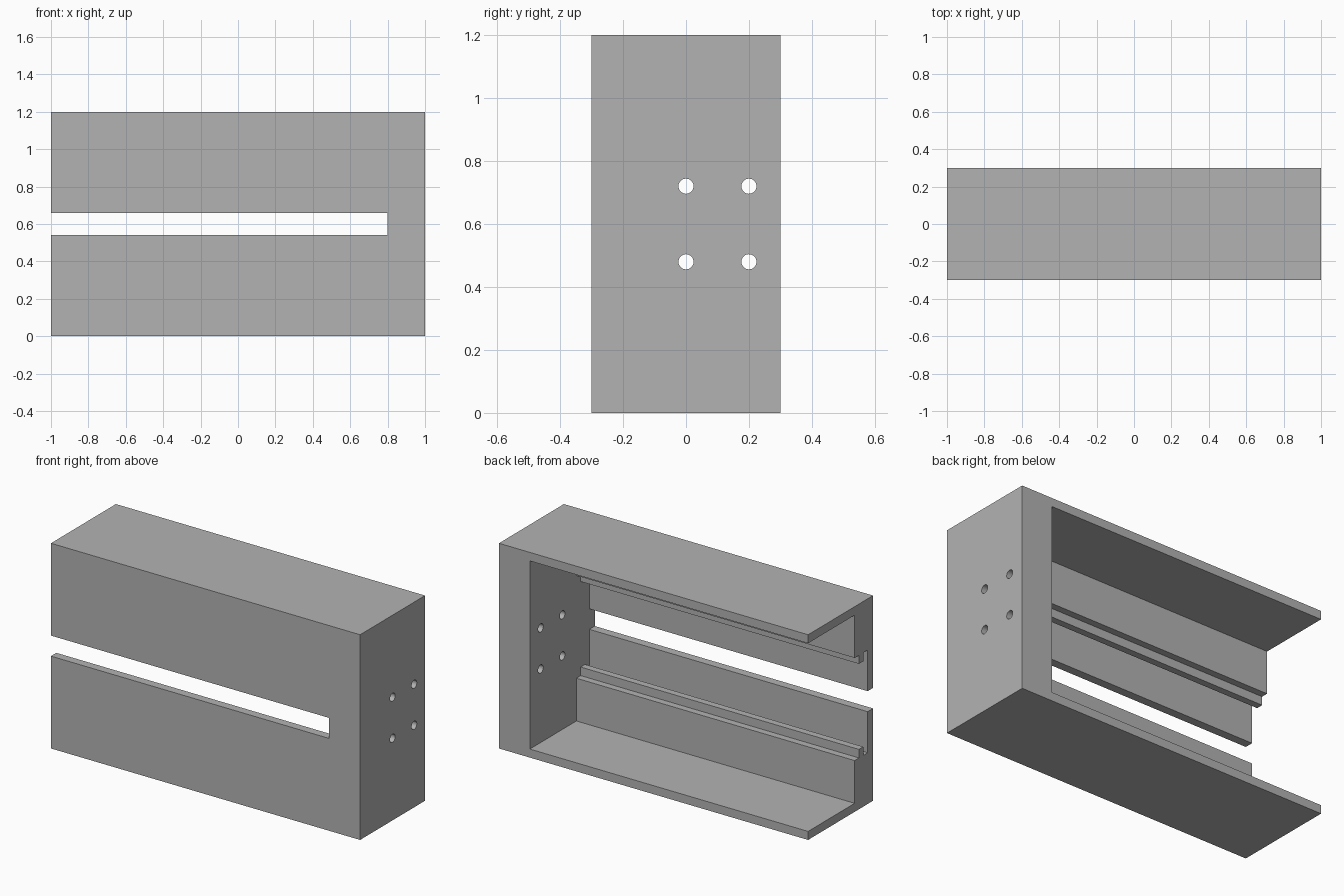
import bpy, bmesh, math
from mathutils import Matrix, Vector

default = bpy.data.objects.get("Cube")
if default:
    bpy.data.objects.remove(default, do_unlink=True)

LENGTH, DEPTH, HEIGHT = 2.0, 0.6, 1.2
END_THICKNESS = 0.2

grey = bpy.data.materials.new("plain grey")
grey.use_nodes = True
colour = (0.45, 0.45, 0.45, 1)
grey.diffuse_color = colour
grey.node_tree.nodes["Principled BSDF"].inputs["Base Color"].default_value = colour


def make_object(name, bm):
    bmesh.ops.recalc_face_normals(bm, faces=bm.faces)
    mesh = bpy.data.meshes.new(name)
    bm.to_mesh(mesh)
    bm.free()
    mesh.materials.append(grey)
    obj = bpy.data.objects.new(name, mesh)
    bpy.context.collection.objects.link(obj)
    return obj


def cut(target, cutter):
    """Subtract the cutter, then discard it."""
    cutter.hide_render = True
    mod = target.modifiers.new("cut", 'BOOLEAN')
    mod.operation = 'DIFFERENCE'
    mod.solver = 'EXACT'
    mod.object = cutter
    bpy.ops.object.select_all(action='DESELECT')
    bpy.context.view_layer.objects.active = target
    target.select_set(True)
    bpy.ops.object.modifier_apply(modifier=mod.name)
    bpy.data.objects.remove(cutter, do_unlink=True)


# Solid block
bm = bmesh.new()
bmesh.ops.create_cube(bm, size=1)
bmesh.ops.transform(bm, verts=bm.verts, matrix=Matrix.Translation((0, 0, HEIGHT / 2))
                    @ Matrix.Diagonal((LENGTH, DEPTH, HEIGHT, 1)))
housing = make_object("rail_housing", bm)

# Upper half of the hollow: front slot, grooved rail lip, thick wall, open back
upper = [(-0.4, 0.66), (-0.25, 0.66), (-0.25, 0.9), (-0.21, 0.9), (-0.21, 0.85),
         (-0.17, 0.85), (-0.17, 0.9), (-0.13, 0.9), (-0.13, 1.15), (0.4, 1.15)]
lower = [(y, HEIGHT - z) for y, z in reversed(upper)]
x_start, x_end = -LENGTH / 2 - 0.1, LENGTH / 2 - END_THICKNESS
bm = bmesh.new()
section = bm.faces.new([bm.verts.new((x_start, y, z)) for y, z in upper + lower])
swept = bmesh.ops.extrude_face_region(bm, geom=[section])["geom"]
bmesh.ops.translate(bm, vec=Vector((x_end - x_start, 0, 0)),
                    verts=[v for v in swept if isinstance(v, bmesh.types.BMVert)])
cut(housing, make_object("hollow_cutter", bm))

# Four bolt holes through the end wall
bm = bmesh.new()
for y in (0, 0.2):
    for z in (0.48, 0.72):
        place = (Matrix.Translation((LENGTH / 2 - END_THICKNESS / 2, y, z))
                 @ Matrix.Rotation(math.pi / 2, 4, 'Y'))
        bmesh.ops.create_cone(bm, cap_ends=True, segments=32, radius1=0.024,
                              radius2=0.024, depth=END_THICKNESS * 2, matrix=place)
cut(housing, make_object("hole_cutter", bm))

bpy.ops.object.select_all(action='DESELECT')
bpy.context.view_layer.objects.active = housing
housing.select_set(True)
bpy.ops.object.shade_smooth_by_angle(angle=math.radians(30))
